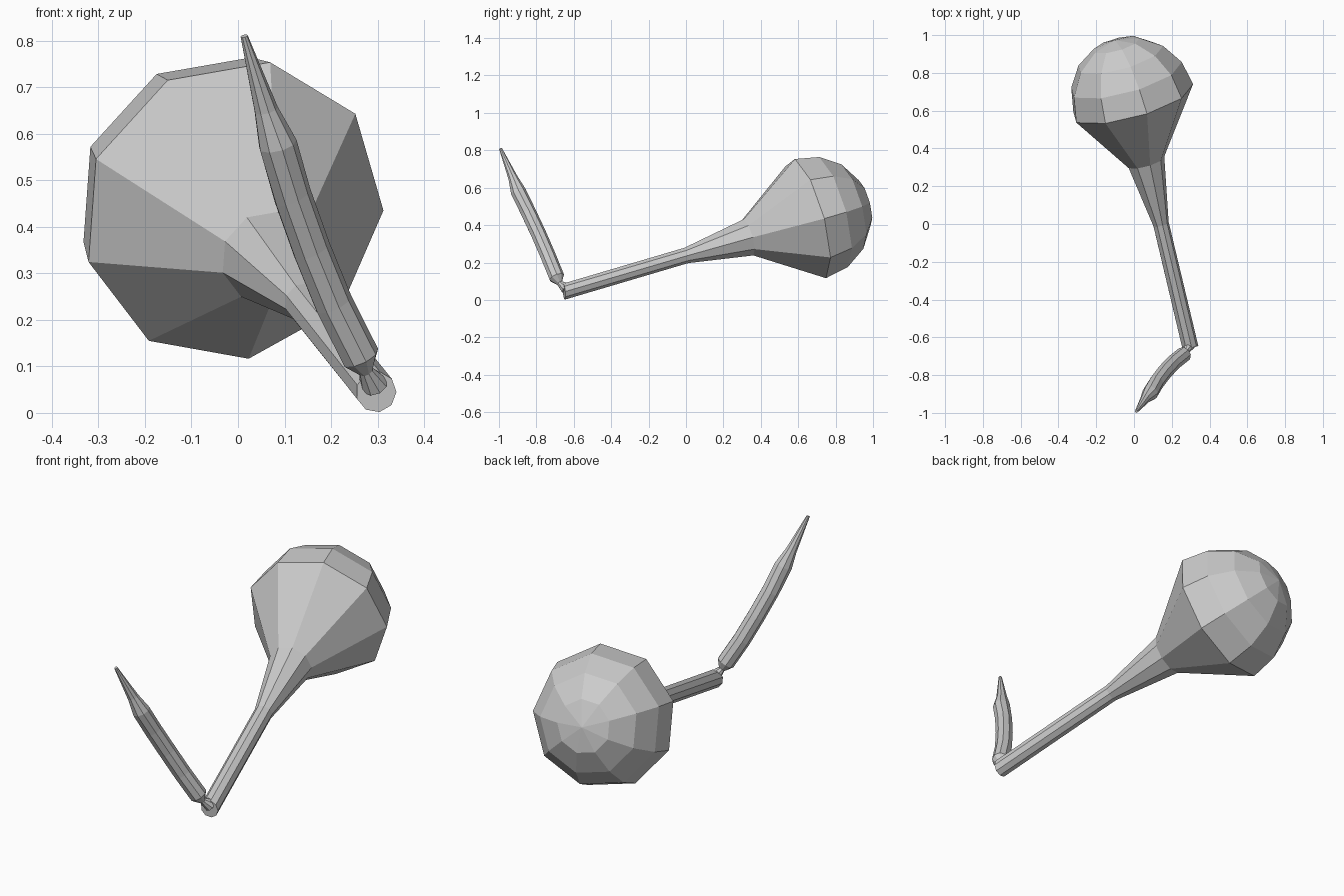
import bpy, bmesh, math
from mathutils import Vector

if "Cube" in bpy.data.objects:
    bpy.data.objects.remove(bpy.data.objects["Cube"])

SIDES = 9


def loft(name, sections, up):
    """Flat-faced tube through (centre, radius, axis) sections; zero radius makes a pole."""
    bm = bmesh.new()
    rings = []
    for centre, radius, axis in sections:
        c, n = Vector(centre), Vector(axis).normalized()
        v = (Vector(up) - n * n.dot(Vector(up))).normalized()
        u = n.cross(v)
        if radius == 0:
            rings.append([bm.verts.new(c)])
            continue
        rings.append([bm.verts.new(c + radius * (u * math.cos(a) + v * math.sin(a)))
                      for a in (2 * math.pi * i / SIDES for i in range(SIDES))])
    for r, s in zip(rings, rings[1:]):
        for i in range(SIDES):
            j = (i + 1) % SIDES
            if len(s) == 1:
                bm.faces.new((r[i], r[j], s[0]))
            else:
                bm.faces.new((r[i], r[j], s[j], s[i]))
    for end in (rings[0], rings[-1]):
        if len(end) > 1:
            bm.faces.new(end)
    bmesh.ops.recalc_face_normals(bm, faces=bm.faces)
    mesh = bpy.data.meshes.new(name)
    bm.to_mesh(mesh)
    bm.free()
    obj = bpy.data.objects.new(name, mesh)
    bpy.context.collection.objects.link(obj)
    return obj


# Long stem flaring into a domed bulb
axis = Vector((-0.26, 0.93, 0.26)).normalized()
bulb = Vector((-0.01, 0.65, 0.435))
body = [((0.297, -0.652, 0.045), 0.044, (-0.15, 1, 0.08)),
        ((0.142, 0.0, 0.238), 0.043, axis),
        ((0.062, 0.33, 0.335), 0.102, axis)]
for k in range(5):
    t = k * math.pi / 8
    radius = 0.335 * math.cos(t) if k < 4 else 0
    body.append((bulb + axis * 0.348 * math.sin(t), radius, axis))
loft("bulb_and_stem", body, (0, 0, 1))

# Thin bent arm: pinched joint, slightly bowed shaft, tapered tip
low, high = Vector((-0.3, -0.27, 0.65)), Vector((-0.2, -0.32, 0.8))
arm = [((0.292, -0.645, 0.062), 0.03, (-0.2, -0.7, 0.5)),
       ((0.275, -0.675, 0.09), 0.016, (-0.3, -0.5, 0.6)),
       ((0.263, -0.691, 0.12), 0.042, low),
       ((0.205, -0.738, 0.235), 0.042, low),
       ((0.158, -0.788, 0.35), 0.042, low),
       ((0.117, -0.842, 0.465), 0.042, low),
       ((0.085, -0.896, 0.577), 0.042, high),
       ((0.06, -0.925, 0.652), 0.026, high),
       ((0.013, -0.992, 0.81), 0.008, high)]
loft("bent_arm", arm, (0, -1, 0))
